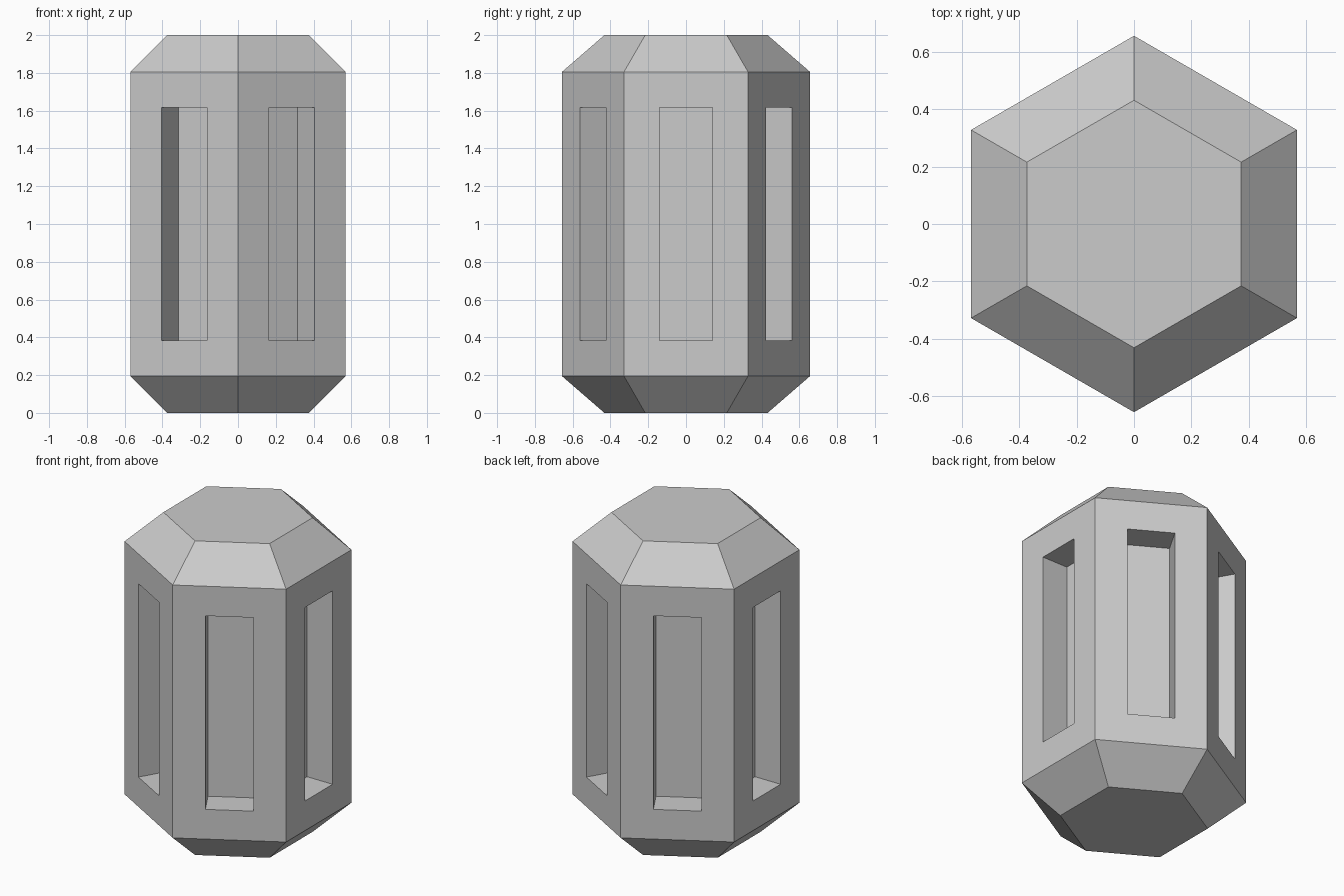
import bpy, bmesh
from math import sin, cos, pi

if "Cube" in bpy.data.objects:
    bpy.data.objects.remove(bpy.data.objects["Cube"])

# Hexagonal rings (corner radius, height) from bottom to top
RINGS = [(0.432, 0.0), (0.657, 0.195), (0.657, 1.805), (0.432, 2.0)]
SIDES = 6

bm = bmesh.new()
rings = [[bm.verts.new((r * cos(pi / 2 + 2 * pi * i / SIDES),
                        r * sin(pi / 2 + 2 * pi * i / SIDES), z))
          for i in range(SIDES)] for r, z in RINGS]

# Chamfers and side walls
walls = []
for level, (low, high) in enumerate(zip(rings, rings[1:])):
    for i in range(SIDES):
        j = (i + 1) % SIDES
        face = bm.faces.new((low[i], low[j], high[j], high[i]))
        if level == 1:
            walls.append(face)

# Flat ends
bm.faces.new(rings[0][::-1])
bm.faces.new(rings[-1])
bm.normal_update()

# Recessed window in every side wall
bmesh.ops.inset_individual(bm, faces=walls, thickness=0.189, use_even_offset=True)
for face in walls:
    push = face.normal * -0.18
    floor = bmesh.ops.extrude_discrete_faces(bm, faces=[face])["faces"][0]
    bmesh.ops.translate(bm, verts=floor.verts[:], vec=push)
bmesh.ops.recalc_face_normals(bm, faces=bm.faces[:])

mesh = bpy.data.meshes.new("hexagonal_body")
bm.to_mesh(mesh)
bm.free()
body = bpy.data.objects.new("hexagonal_body", mesh)
bpy.context.collection.objects.link(body)
